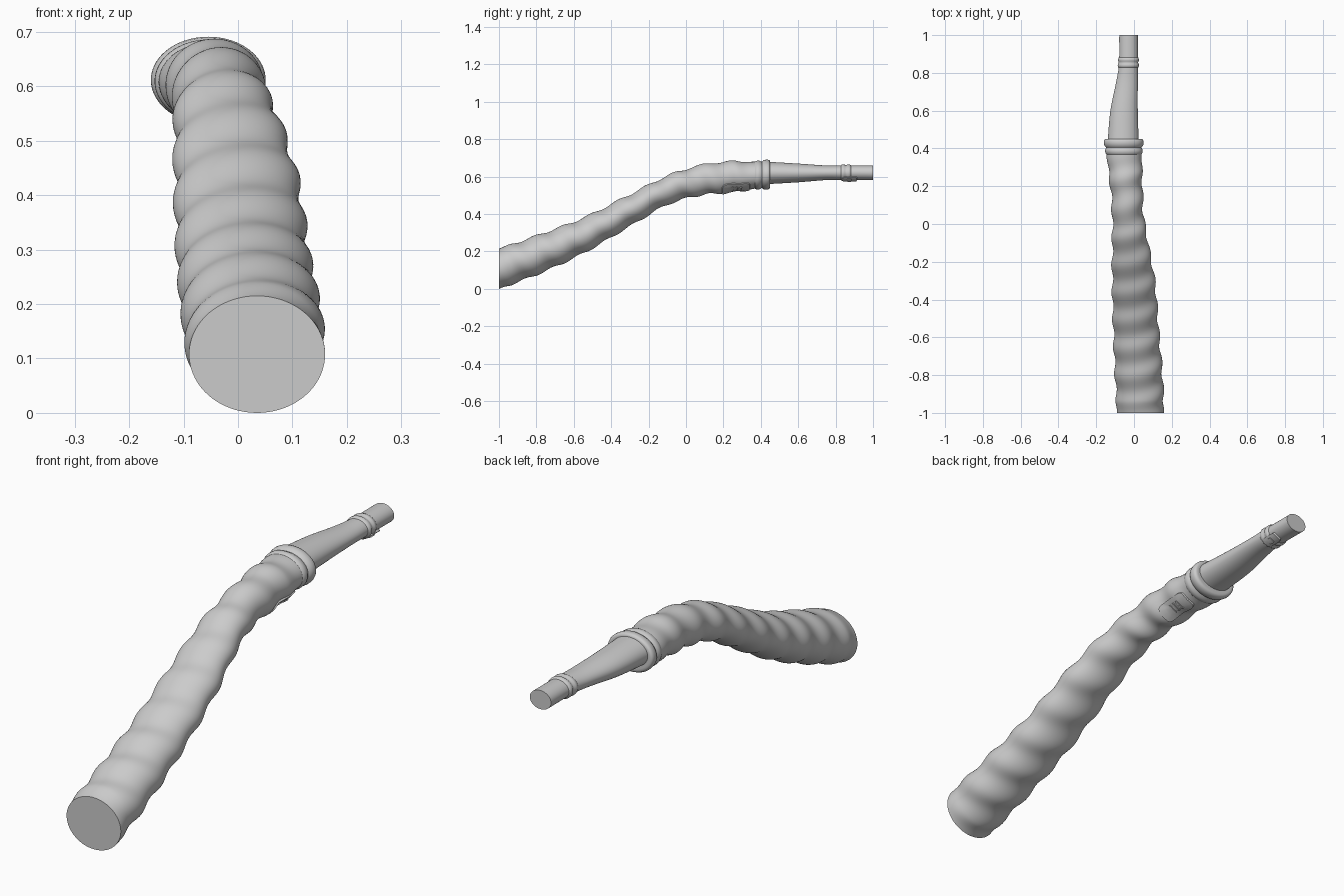
import bpy
import math

cube = bpy.data.objects.get("Cube")
if cube:
    bpy.data.objects.remove(cube, do_unlink=True)

grey = bpy.data.materials.new("plain_grey")
grey.use_nodes = True
COLOR = (0.6, 0.6, 0.6, 1)
grey.diffuse_color = COLOR
grey.node_tree.nodes["Principled BSDF"].inputs["Base Color"].default_value = COLOR

SIDES = 72
TAU = math.tau

# Cross-section stations: y, left x, right x, bottom z, top z
SHAFT = [
    (-1.0, -.09, .16, 0, .215), (-.8, -.1, .15, .075, .285),
    (-.55, -.11, .13, .19, .38), (-.3, -.115, .11, .335, .505),
    (-.1, -.115, .075, .45, .605), (.05, -.115, .05, .495, .655),
    (.2, -.125, .045, .515, .68), (.36, -.145, .04, .535, .68),
    (.46, -.15, .04, .545, .68)]
NECK = [
    (.43, -.14, .025, .56, .68), (.6, -.125, .02, .57, .67),
    (.75, -.095, .02, .582, .66), (.84, -.08, .02, .583, .66),
    (1.0, -.078, .02, .582, .66)]


def tangent(st, i, k):
    a, b = st[max(i - 1, 0)], st[min(i + 1, len(st) - 1)]
    return (b[k] - a[k]) / (b[0] - a[0])


def section(st, y):
    """Smoothly interpolated centre and half sizes at y."""
    i = 0
    while i < len(st) - 2 and y > st[i + 1][0]:
        i += 1
    h = st[i + 1][0] - st[i][0]
    t = (y - st[i][0]) / h
    v = []
    for k in range(1, 5):
        v.append((2*t**3 - 3*t*t + 1) * st[i][k] + (3*t*t - 2*t**3) * st[i + 1][k]
                 + h * (t**3 - 2*t*t + t) * tangent(st, i, k)
                 + h * (t**3 - t*t) * tangent(st, i + 1, k))
    return (v[0] + v[1]) / 2, (v[1] - v[0]) / 2, (v[2] + v[3]) / 2, (v[3] - v[2]) / 2


def ripple(y, angle, half_height):
    """Helical ridges that fade out at both ends of the shaft."""
    fade = max(0, min(1, (y + 1) / .06, (.37 - y) / .1))
    lean = .45 if y < 0 else max(.1, .45 - 2 * y)
    along = y + lean * half_height * math.sin(angle)
    return .0055 * fade * math.cos(TAU * along / .145 + angle)


def point(st, y, angle, offset=0):
    cx, rx, cz, rz = section(st, y)
    if st is SHAFT:
        offset += ripple(y, angle, rz)
    return (cx + (rx + offset) * math.cos(angle), y, cz + (rz + offset) * math.sin(angle))


def finish(name, verts, faces):
    mesh = bpy.data.meshes.new(name)
    mesh.from_pydata(verts, [], faces)
    mesh.materials.append(grey)
    obj = bpy.data.objects.new(name, mesh)
    bpy.context.collection.objects.link(obj)
    bpy.ops.object.select_all(action='DESELECT')
    obj.select_set(True)
    bpy.context.view_layer.objects.active = obj
    bpy.ops.object.mode_set(mode='EDIT')
    bpy.ops.mesh.select_all(action='SELECT')
    bpy.ops.mesh.normals_make_consistent(inside=False)
    bpy.ops.object.mode_set(mode='OBJECT')
    bpy.ops.object.shade_smooth_by_angle(angle=math.radians(40))
    return obj


def sweep(name, st, rows):
    """Closed tube; rows are (y, radial offset)."""
    verts = [point(st, y, TAU * j / SIDES, off) for y, off in rows for j in range(SIDES)]
    faces = [list(range(SIDES)), [(len(rows) - 1) * SIDES + j for j in range(SIDES)]]
    for i in range(len(rows) - 1):
        for j in range(SIDES):
            k = (j + 1) % SIDES
            faces.append((i*SIDES + j, i*SIDES + k, (i+1)*SIDES + k, (i+1)*SIDES + j))
    return finish(name, verts, faces)


def plate(name, st, y0, y1, mid, spread, base, height):
    """Thin raised plate that follows the surface, with rounded corners."""
    n = 16
    verts, faces = [], []
    yc, hy = (y0 + y1) / 2, (y1 - y0) / 2
    for r, off in ((.25, height), (.6, height), (.94, height), (1, base)):
        for j in range(n * 2):
            a = TAU * j / (n * 2)
            c, s = math.cos(a), math.sin(a)
            u = math.copysign(abs(c) ** .35, c) * r
            w = math.copysign(abs(s) ** .35, s) * r
            verts.append(point(st, yc + hy * u, math.radians(mid + spread * w), off))
    m = n * 2
    faces.append(list(range(m)))
    for i in range(3):
        for j in range(m):
            k = (j + 1) % m
            faces.append((i*m + j, i*m + k, (i+1)*m + k, (i+1)*m + j))
    return finish(name, verts, faces)


def rows(y0, y1, n):
    return [(y0 + (y1 - y0) * i / n, 0) for i in range(n + 1)]


# Rippled shaft and slim neck
sweep("rippled_shaft", SHAFT, rows(-1, .4, 190))
sweep("tapered_neck", NECK, rows(.43, 1, 40))

# Wide collar with a groove between two rounded ridges
sweep("collar", SHAFT, [
    (.365, -.004), (.372, .003), (.382, .006), (.392, .006), (.4, .002), (.405, 0),
    (.41, .004), (.417, .009), (.428, .011), (.438, .011), (.446, .008), (.45, .002),
    (.45, -.006)])

# Double band near the tip
sweep("tip_band", NECK, [
    (.825, -.003), (.83, .003), (.837, .006), (.845, .006), (.852, .002),
    (.858, .002), (.864, .006), (.872, .006), (.88, .003), (.884, -.003)])

# Plate with three bars under the shaft, and a small clasp under the tip
plate("shaft_plate", SHAFT, .19, .345, -58, 30, -.005, .006)
for i in range(3):
    y = .245 + .022 * i
    plate("plate_bar", SHAFT, y, y + .01, -58, 14, .003, .01)
plate("tip_clasp", NECK, .835, .915, -58, 28, -.003, .009)
plate("clasp_bar", NECK, .86, .885, -58, 14, .006, .013)
